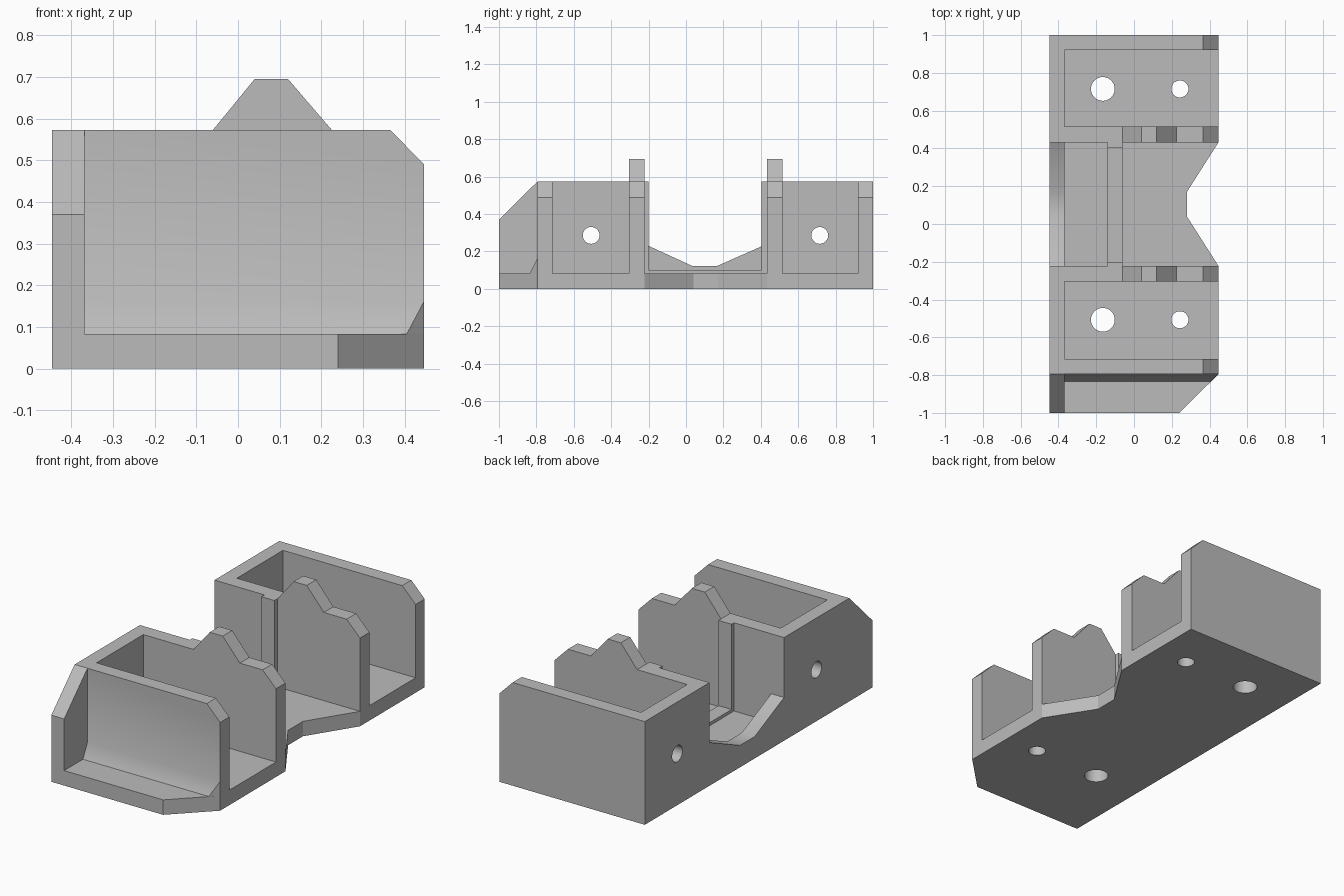
import bpy, bmesh, math
from mathutils import Vector

if "Cube" in bpy.data.objects:
    bpy.data.objects.remove(bpy.data.objects["Cube"], do_unlink=True)

grey = bpy.data.materials.new("light_grey")
grey.use_nodes = True
colour = (0.5, 0.5, 0.5, 1)
grey.diffuse_color = colour
grey.node_tree.nodes["Principled BSDF"].inputs["Base Color"].default_value = colour

BACK, FRONT, INNER = -0.447, 0.447, -0.368   # x limits
FLOOR, TOP = 0.083, 0.573                    # z levels


def finish(name, bm):
    bmesh.ops.recalc_face_normals(bm, faces=bm.faces)
    mesh = bpy.data.meshes.new(name)
    bm.to_mesh(mesh)
    bm.free()
    mesh.materials.append(grey)
    ob = bpy.data.objects.new(name, mesh)
    bpy.context.collection.objects.link(ob)
    return ob


def prism(name, profile, axis, lo, hi):
    """Extrude a 2D profile along an axis from lo to hi."""
    place = {"x": lambda a, b, c: (c, a, b),
             "y": lambda a, b, c: (a, c, b),
             "z": lambda a, b, c: (a, b, c)}[axis]
    bm = bmesh.new()
    face = bm.faces.new([bm.verts.new(place(a, b, lo)) for a, b in profile])
    moved = bmesh.ops.extrude_face_region(bm, geom=[face])["geom"]
    verts = [v for v in moved if isinstance(v, bmesh.types.BMVert)]
    bmesh.ops.translate(bm, verts=verts, vec=Vector(place(0, 0, hi - lo)))
    return finish(name, bm)


def circle(a, b, r, n=32):
    return [(a + r * math.cos(math.tau * i / n), b + r * math.sin(math.tau * i / n))
            for i in range(n)]


def combine(body, tool, operation):
    mod = body.modifiers.new(tool.name, "BOOLEAN")
    mod.operation, mod.solver, mod.object = operation, "EXACT", tool
    bpy.context.view_layer.objects.active = body
    bpy.ops.object.modifier_apply(modifier=mod.name)
    bpy.data.objects.remove(tool, do_unlink=True)


# Base plate with clipped front corner and notched edge
body = prism("bracket_body", [
    (BACK, -1), (0.24, -1), (FRONT, -0.795), (FRONT, -0.222), (0.28, 0.04),
    (0.28, 0.17), (FRONT, 0.432), (FRONT, 1), (BACK, 1)], "z", 0, FLOOR)

# Back wall with sloped end and shallow dish between the two bays
parts = [prism("back_wall", [
    (-1, 0), (-1, 0.37), (-0.795, TOP), (-0.222, TOP), (-0.222, 0.24),
    (0.035, 0.122), (0.165, 0.122), (0.432, 0.24), (0.432, TOP), (1, TOP), (1, 0)],
    "x", BACK, INNER)]

# Bay walls: plain outer ones, inner ones with a raised tab
tab = [(0.225, TOP), (0.12, 0.695), (0.04, 0.695), (-0.06, TOP)]
for name, lo, hi, has_tab in (
        ("outer_wall_near", -0.795, -0.715, False), ("inner_wall_near", -0.305, -0.222, True),
        ("inner_wall_far", 0.432, 0.515, True), ("outer_wall_far", 0.92, 1, False)):
    outline = [(BACK, 0), (FRONT, 0), (FRONT, 0.49), (0.365, TOP)]
    outline += (tab if has_tab else []) + [(BACK, TOP)]
    parts.append(prism(name, outline, "y", lo, hi))

# Thin U-shaped rib lining the central channel
parts.append(prism("channel_rib", [
    (-0.26, 0.04), (-0.26, TOP), (-0.2, TOP), (-0.2, 0.1),
    (0.405, 0.1), (0.405, TOP), (0.47, TOP), (0.47, 0.04)], "x", -0.14, -0.06))

# Sloped fillet at the foot of the near outer wall
bm = bmesh.new()
for x, y, z in ((0.405, -0.835, FLOOR), (FRONT, -0.795, FLOOR), (FRONT, -0.795, 0.162),
                (INNER, -0.835, FLOOR), (INNER, -0.795, FLOOR), (INNER, -0.795, 0.162)):
    bm.verts.new((x, y, z))
bmesh.ops.convex_hull(bm, input=bm.verts)
parts.append(finish("wall_fillet", bm))

for part in parts:
    combine(body, part, "UNION")

# Screw holes through the floor and back wall of each bay
for y in (-0.507, 0.715):
    for x, r in ((-0.165, 0.063), (0.243, 0.045)):
        combine(body, prism("floor_hole", circle(x, y, r), "z", -0.1, 0.2), "DIFFERENCE")
    combine(body, prism("back_hole", circle(y, 0.286, 0.045), "x", -0.6, -0.3), "DIFFERENCE")

bpy.ops.object.select_all(action="DESELECT")
body.select_set(True)
bpy.context.view_layer.objects.active = body
bpy.ops.object.shade_smooth_by_angle(angle=math.radians(30))
